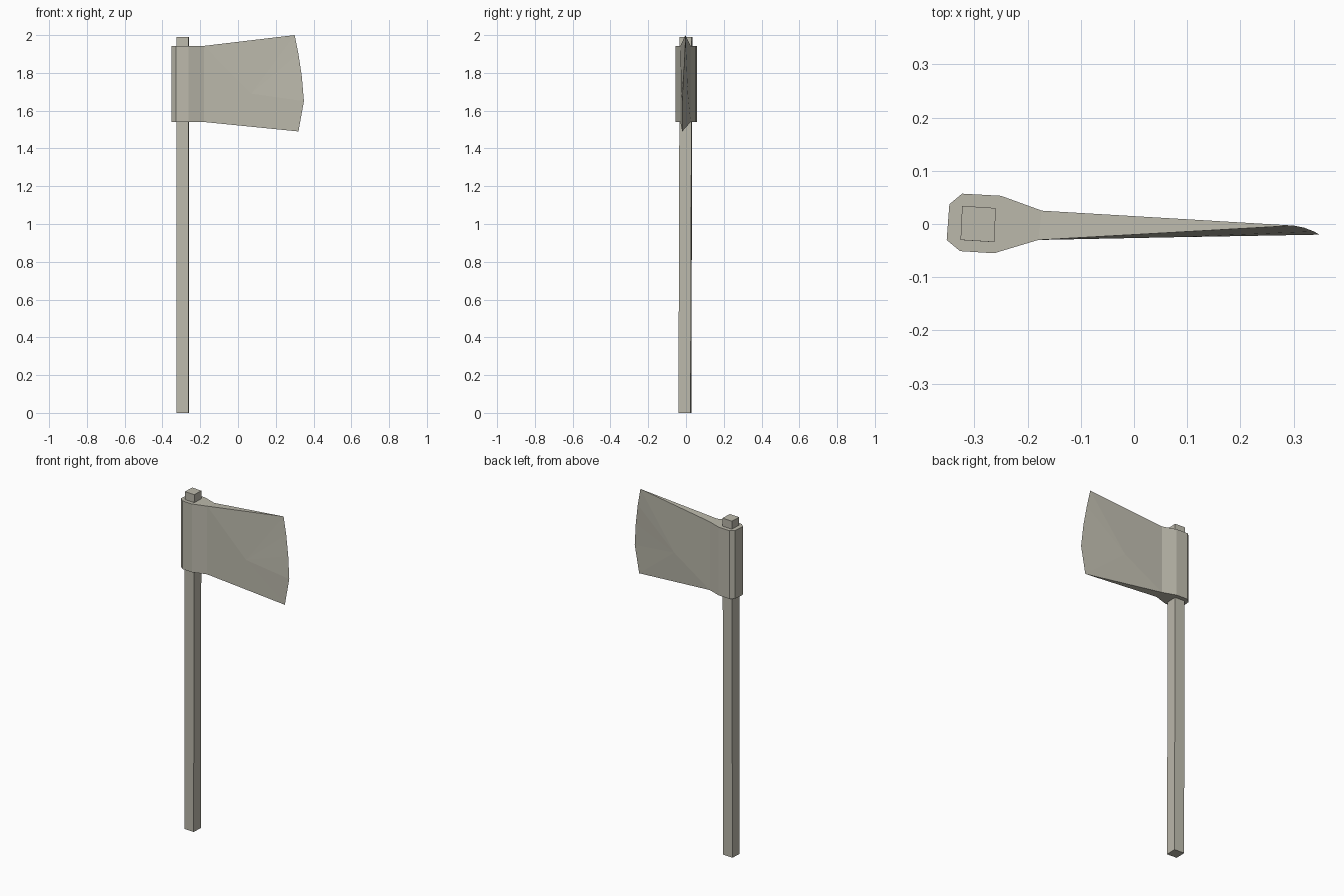
import bpy, bmesh

cube = bpy.data.objects.get("Cube")
if cube:
    bpy.data.objects.remove(cube, do_unlink=True)

# Single weathered grey-beige colour
mat = bpy.data.materials.new("warm_grey")
mat.use_nodes = True
colour = (0.50, 0.485, 0.41, 1)
mat.diffuse_color = colour
bsdf = next(n for n in mat.node_tree.nodes if n.type == "BSDF_PRINCIPLED")
bsdf.inputs["Base Color"].default_value = colour
bsdf.inputs["Roughness"].default_value = 0.8


def finish(bm, name):
    bmesh.ops.recalc_face_normals(bm, faces=bm.faces)
    mesh = bpy.data.meshes.new(name)
    bm.to_mesh(mesh)
    bm.free()
    mesh.materials.append(mat)
    obj = bpy.data.objects.new(name, mesh)
    bpy.context.collection.objects.link(obj)


def ring(bm, outline, z, dy=0):
    return [bm.verts.new((x, y + dy, z)) for x, y in outline]


def bridge(bm, low, high, closed=True):
    n = len(low)
    for i in range(n if closed else n - 1):
        j = (i + 1) % n
        bm.faces.new((low[i], low[j], high[j], high[i]))


# Handle: slightly twisted square shaft
shaft = [(-0.326, -0.030), (-0.262, -0.034), (-0.260, 0.030), (-0.323, 0.034)]
bm = bmesh.new()
low = ring(bm, shaft, 0, -0.006)
high = ring(bm, shaft, 1.99)
bridge(bm, low, high)
bm.faces.new(low)
bm.faces.new(high)
finish(bm, "handle")

# Axe head: faceted eye around the handle, open towards the blade
eye = [(-0.173, 0.025), (-0.250, 0.053), (-0.323, 0.057), (-0.347, 0.037),
       (-0.352, -0.030), (-0.327, -0.051), (-0.263, -0.055), (-0.180, -0.030)]
bm = bmesh.new()
low = ring(bm, eye, 1.54)
high = ring(bm, eye, 1.943)
bridge(bm, low, high, closed=False)
bm.faces.new(low)
bm.faces.new(high)

# Curved cutting edge, from top corner to bottom corner
edge = [bm.verts.new(p) for p in (
    (0.300, -0.003, 2.00), (0.320, -0.007, 1.90), (0.338, -0.014, 1.78),
    (0.349, -0.020, 1.65), (0.320, -0.020, 1.49))]

# Blade cheeks: fans around a low central point on each side
for i, y in ((0, 0.010), (-1, -0.025)):
    centre = bm.verts.new((0.07, y, 1.69))
    rim = [high[i]] + edge + [low[i]]
    for k, v in enumerate(rim):
        bm.faces.new((centre, v, rim[(k + 1) % len(rim)]))

# Tapering top and bottom of the blade
bm.faces.new((high[0], high[-1], edge[0]))
bm.faces.new((low[0], low[-1], edge[-1]))
finish(bm, "axe_head")
